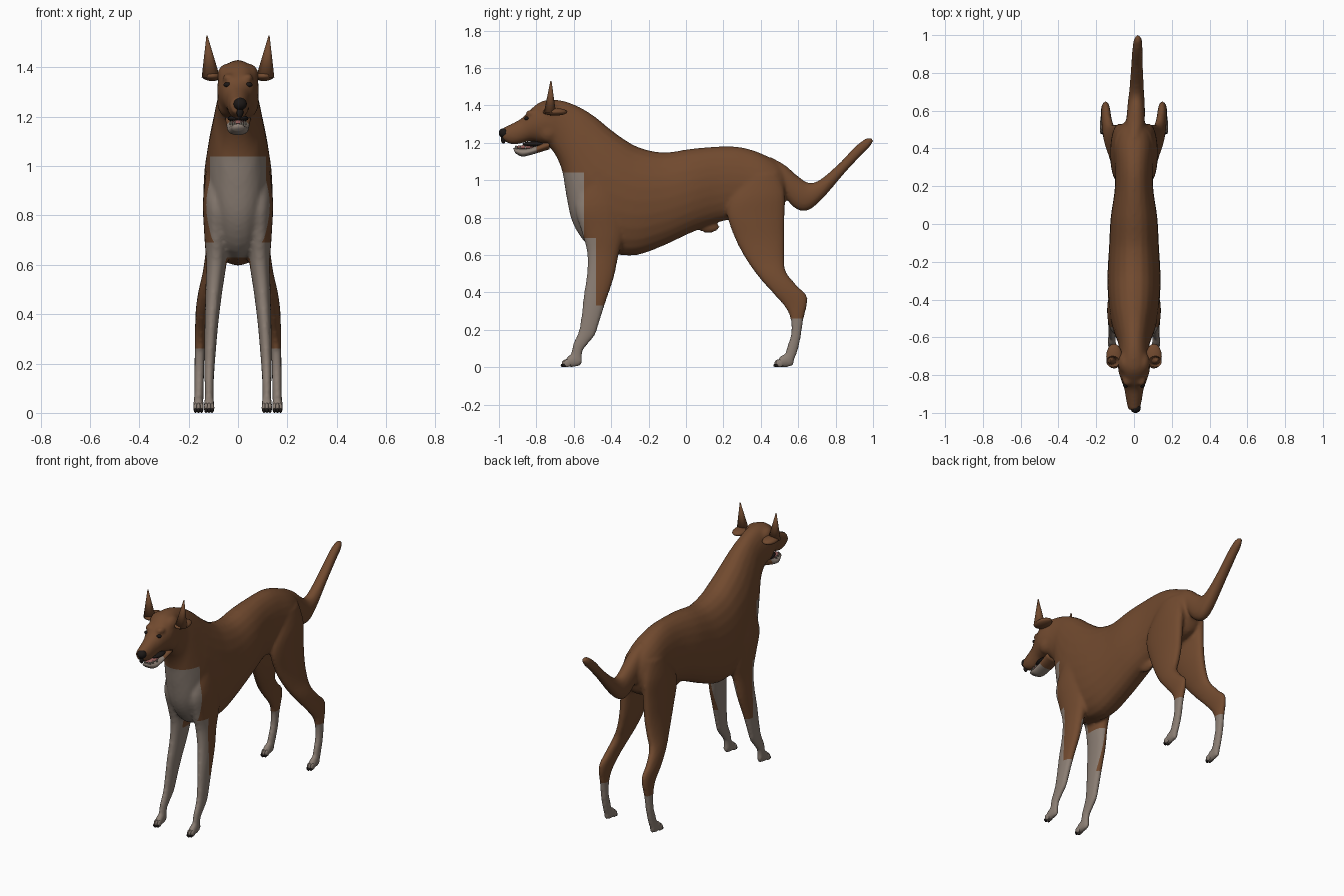
import bpy, bmesh
from math import cos, sin, pi, copysign
from mathutils import Vector, Matrix

old = bpy.data.objects.get("Cube")
if old:
    bpy.data.objects.remove(old, do_unlink=True)


def material(name, colour):
    mat = bpy.data.materials.new(name)
    mat.use_nodes = True
    rgba = (*colour, 1)
    mat.diffuse_color = rgba
    shader = next(n for n in mat.node_tree.nodes if n.type == "BSDF_PRINCIPLED")
    shader.inputs["Base Color"].default_value = rgba
    shader.inputs["Roughness"].default_value = 0.8
    return mat


BROWN = material("brown coat", (0.165, 0.068, 0.028))
PALE = material("pale coat", (0.26, 0.21, 0.175))
DARK = material("dark nose and claws", (0.012, 0.009, 0.008))
PINK = material("pink tongue", (0.32, 0.12, 0.11))
TOOTH = material("ivory teeth", (0.5, 0.46, 0.38))


def smooth_rings(rings, steps):
    """Catmull-Rom interpolation between control rings."""
    pts = [Vector(r) for r in rings]
    pts = [pts[0]] + pts + [pts[-1]]
    out = []
    for a, b, c, d in zip(pts, pts[1:], pts[2:], pts[3:]):
        for i in range(steps):
            t = i / steps
            out.append(b + (c - a) * t / 2 + (a * 2 - b * 5 + c * 4 - d) * t**2 / 2
                       + (b * 3 - a - c * 3 + d) * t**3 / 2)
    return out + [pts[-1]]


def loft(bm, rings, side=1, steps=4, segments=24):
    """Skin oval rings: two silhouette points (y, z), half width, centre x."""
    loops = []
    for y1, z1, y2, z2, width, x in smooth_rings(rings, steps):
        mid = Vector((x * side, (y1 + y2) / 2, (z1 + z2) / 2))
        half = Vector((0, (y1 - y2) / 2, (z1 - z2) / 2))
        loop = []
        for k in range(segments):
            c, s = cos(2 * pi * k / segments), sin(2 * pi * k / segments)
            c = copysign(abs(c) ** 0.9, c)
            loop.append(bm.verts.new(mid + half * s + Vector((width * c, 0, 0))))
        loops.append(loop)
    for a, b in zip(loops, loops[1:]):
        for k in range(segments):
            n = (k + 1) % segments
            bm.faces.new((a[k], a[n], b[n], b[k]))
    bm.faces.new(loops[0])
    bm.faces.new(loops[-1])


def ball(bm, centre, size, side=1):
    x, y, z = centre
    place = Matrix.Translation((x * side, y, z)) @ Matrix.Diagonal((*size, 1))
    bmesh.ops.create_uvsphere(bm, u_segments=16, v_segments=10, radius=1, matrix=place)


def finish(bm, name, *mats):
    bmesh.ops.recalc_face_normals(bm, faces=bm.faces)
    for f in bm.faces:
        f.smooth = True
    mesh = bpy.data.meshes.new(name)
    bm.to_mesh(mesh)
    bm.free()
    for m in mats:
        mesh.materials.append(m)
    obj = bpy.data.objects.new(name, mesh)
    bpy.context.collection.objects.link(obj)
    return obj


def split(bm, axis, *values):
    """Cut clean edge lines across the mesh for colour borders."""
    for value in values:
        normal, point = Vector(), Vector()
        normal[axis], point[axis] = 1, value
        bmesh.ops.bisect_plane(bm, geom=bm.verts[:] + bm.edges[:] + bm.faces[:],
                               plane_co=point, plane_no=normal, dist=0.0001)


# Trunk, neck and skull: top and bottom of each section, half width
TRUNK = [
    (.55, .98, .535, .9, .04), (.51, 1.075, .5, .82, .085), (.42, 1.135, .4, .79, .106),
    (.3, 1.175, .28, .79, .1), (.18, 1.18, .17, .775, .103), (.03, 1.168, .03, .72, .124),
    (-.12, 1.148, -.12, .65, .132), (-.25, 1.175, -.26, .6, .14), (-.34, 1.225, -.38, .605, .139),
    (-.42, 1.285, -.52, .65, .13), (-.48, 1.335, -.605, .77, .114), (-.54, 1.375, -.64, .92, .098),
    (-.6, 1.405, -.66, 1.04, .084), (-.66, 1.425, -.69, 1.12, .08), (-.72, 1.43, -.73, 1.175, .084),
    (-.78, 1.418, -.775, 1.195, .083), (-.84, 1.37, -.825, 1.21, .066), (-.88, 1.33, -.87, 1.2, .051),
    (-.935, 1.3, -.925, 1.19, .042), (-.987, 1.275, -.98, 1.212, .03)]
TAIL = [
    (.46, 1.12, .44, .98, .045, 0), (.53, 1.08, .5, .95, .05, .005), (.6, 1.02, .57, .86, .048, .01),
    (.66, .985, .64, .835, .044, .012), (.72, 1.005, .72, .89, .038, .014), (.82, 1.09, .85, 1.04, .032, .016),
    (.9, 1.175, .93, 1.125, .028, .018), (.96, 1.222, .98, 1.175, .023, .02), (.995, 1.228, 1.003, 1.21, .01, .02)]
# Legs: front and rear edge of each section, half width, distance from the middle
FRONT_LEG = [
    (-.53, 1.02, -.37, 1.06, .045, .077), (-.59, .86, -.33, .87, .057, .085), (-.56, .73, -.33, .72, .05, .087),
    (-.53, .62, -.36, .6, .042, .088), (-.53, .5, -.385, .48, .034, .098), (-.548, .38, -.425, .36, .028, .107),
    (-.56, .27, -.46, .25, .024, .113), (-.575, .19, -.488, .17, .021, .116), (-.605, .12, -.55, .09, .018, .117),
    (-.615, .06, -.555, .03, .018, .117)]
REAR_LEG = [
    (.3, 1.02, .5, 1.04, .05, .053), (.235, .9, .53, .93, .05, .073), (.22, .81, .528, .8, .046, .08),
    (.265, .68, .527, .68, .042, .087), (.325, .57, .527, .58, .037, .105), (.39, .48, .535, .51, .033, .127),
    (.46, .4, .59, .44, .028, .143), (.53, .32, .65, .37, .024, .15), (.56, .25, .627, .25, .021, .155),
    (.56, .17, .614, .16, .02, .157), (.54, .11, .595, .08, .019, .158), (.53, .06, .575, .03, .02, .16)]
PAWS = [("front", -.56, .117), ("rear", .577, .16)]

bm = bmesh.new()
loft(bm, [(*r, 0) for r in TRUNK])
loft(bm, TAIL)
ball(bm, (0, .12, .75), (.02, .06, .032))
for side in (1, -1):
    loft(bm, FRONT_LEG, side)
    loft(bm, REAR_LEG, side)
    # Brow, temple and cheek masses
    ball(bm, (.038, -.825, 1.358), (.025, .035, .018), side)
    ball(bm, (.045, -.735, 1.365), (.04, .06, .05), side)
    ball(bm, (.045, -.735, 1.26), (.04, .06, .06), side)
    for _, heel, x in PAWS:
        loft(bm, [(heel, .06, heel, .01, .014, x), (heel - .035, .075, heel - .035, 0, .02, x),
                  (heel - .07, .06, heel - .07, 0, .021, x), (heel - .088, .035, heel - .088, 0, .016, x)], side)
body = finish(bm, "body")

# Fuse the lofts into one skin
remesh = body.modifiers.new("fuse", "REMESH")
remesh.mode = "VOXEL"
remesh.voxel_size = 0.01
relax = body.modifiers.new("relax", "SMOOTH")
relax.factor, relax.iterations = 0.5, 5
graph = bpy.context.evaluated_depsgraph_get()
skin = bpy.data.meshes.new_from_object(body.evaluated_get(graph))
body.modifiers.clear()
body.data = skin
skin.materials.clear()
skin.materials.append(BROWN)
skin.materials.append(PALE)

# Pale bib, breastbone, inner forelegs, stockings and socks
SOCK, STOCKING, INNER_TOP, BIB_LOW, BIB_TOP = .26, .33, .58, .69, 1.04
BREAST_LOW, BREAST_TOP, INNER = .63, .8, .09
LEG_EDGE, BIB_EDGE, BREAST_EDGE = -.48, -.545, -.45


def is_pale(x, y, z):
    if y > 0:
        return z < SOCK
    if abs(x) < INNER and (z < INNER_TOP or (BREAST_LOW < z < BREAST_TOP and y < BREAST_EDGE)):
        return True
    return z < STOCKING or (y < LEG_EDGE and z < BIB_LOW) or (y < BIB_EDGE and z < BIB_TOP)


bm = bmesh.new()
bm.from_mesh(skin)
split(bm, 0, -INNER, INNER)
split(bm, 1, LEG_EDGE, BIB_EDGE, BREAST_EDGE)
split(bm, 2, SOCK, STOCKING, INNER_TOP, BREAST_LOW, BIB_LOW, BREAST_TOP, BIB_TOP)
for f in bm.faces:
    f.material_index = int(is_pale(*f.calc_center_median()))
    f.smooth = True
bm.to_mesh(skin)
bm.free()

# Toes and claws
for label, heel, x in PAWS:
    for side, word in ((1, "left"), (-1, "right")):
        toes, claws = bmesh.new(), bmesh.new()
        for k in (-1, 0, 1):
            tip = heel - .083 + abs(k) * .008
            ball(toes, (x + k * .012, tip, .021), (.009, .021, .02), side)
            ball(claws, (x + k * .012, tip - .014, .01), (.007, .013, .01), side)
        finish(toes, f"{label}_{word}_toes", PALE)
        finish(claws, f"{label}_{word}_claws", DARK)

# Lower jaw with a pale chin
bm = bmesh.new()
loft(bm, [(-.73, 1.215, -.73, 1.165, .052, 0), (-.79, 1.19, -.785, 1.148, .047, 0),
          (-.83, 1.173, -.83, 1.135, .044, 0), (-.88, 1.168, -.875, 1.126, .04, 0),
          (-.925, 1.172, -.912, 1.143, .025, 0)])
split(bm, 1, -.8)
for f in bm.faces:
    f.material_index = int(f.calc_center_median().y < -.8)
finish(bm, "lower_jaw", BROWN, PALE)

# Mouth, nose and eyes
for name, centre, size, mat in (
        ("mouth_lining", (0, -.81, 1.193), (.042, .065, .016), DARK),
        ("tongue", (0, -.86, 1.176), (.03, .055, .011), PINK),
        ("nose", (.008, -.973, 1.252), (.028, .028, .026), DARK),
        ("nose_groove", (.008, -.976, 1.22), (.014, .014, .024), DARK)):
    bm = bmesh.new()
    ball(bm, centre, size)
    finish(bm, name, mat)
bm = bmesh.new()
for side in (1, -1):
    ball(bm, (.042, -.852, 1.33), (.017, .013, .01), side)
finish(bm, "eyes", DARK)
bm = bmesh.new()
for side in (1, -1):
    for k in range(4):
        spot = Matrix.Translation((side * (.012 + k * .007), -.912 + k * k * .006, 1.176))
        bmesh.ops.create_cone(bm, cap_ends=True, segments=6, radius1=.005, radius2=.001,
                              depth=.018, matrix=spot)
finish(bm, "teeth", TOOTH)

# Pricked ears with a folded base
for side, word in ((1, "left"), (-1, "right")):
    bm = bmesh.new()
    loft(bm, [(-.76, 1.36, -.695, 1.36, .037, .11),
              (-.725, 1.53, -.719, 1.53, .002, .126)], side, steps=1, segments=12)
    finish(bm, f"{word}_ear", BROWN)
    bm = bmesh.new()
    ball(bm, (.105, -.7, 1.365), (.042, .066, .02), side)
    finish(bm, f"{word}_ear_fold", BROWN)
